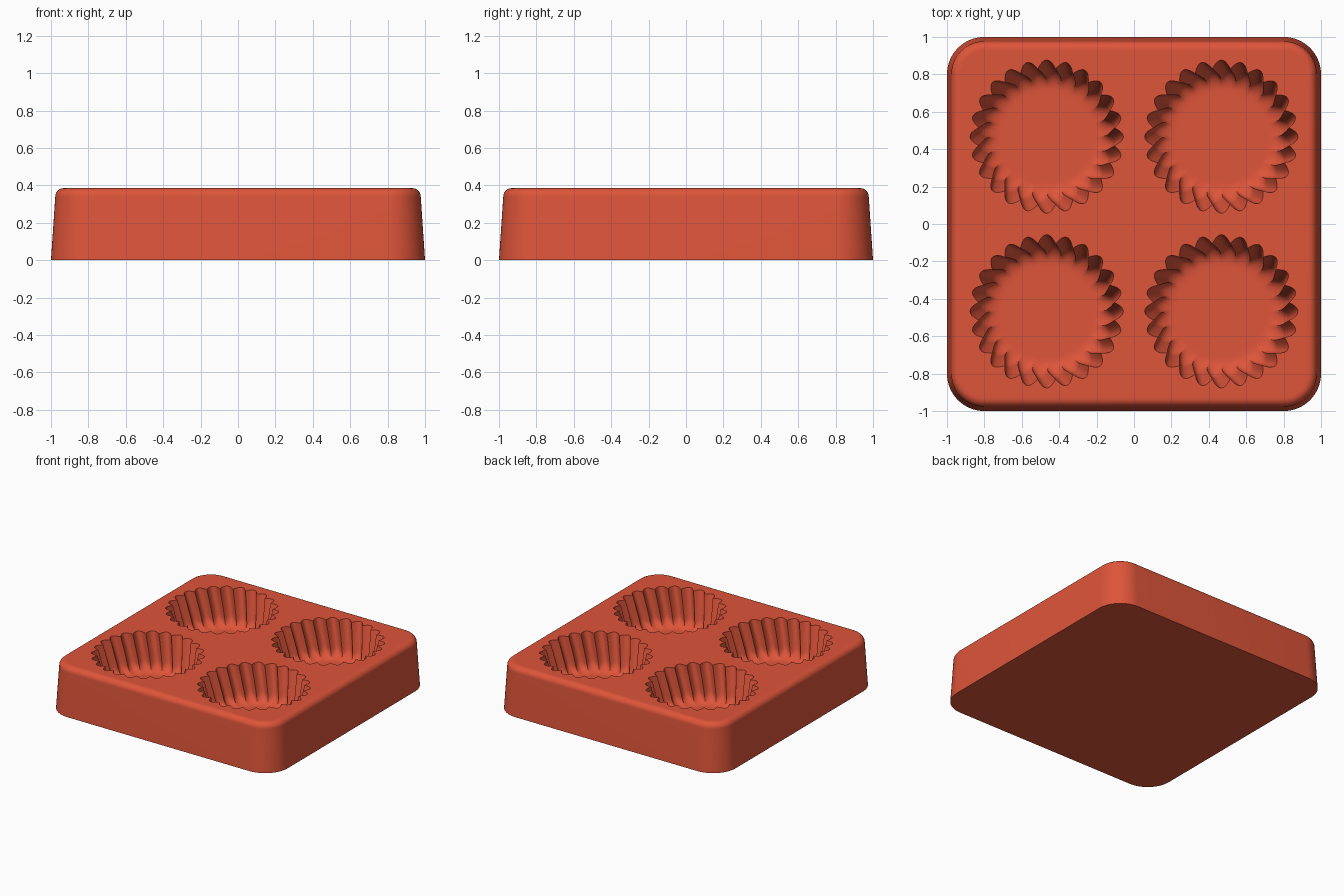
import bpy, bmesh, math

if "Cube" in bpy.data.objects:
    bpy.data.objects.remove(bpy.data.objects["Cube"], do_unlink=True)

HEIGHT, FLOOR = 0.385, 0.10
FLUTES, STEPS = 24, 10
TWIST = -0.13


def rounded_square(bm, half, corner, z, segs=14):
    """One ring of a square outline with rounded corners."""
    ring = []
    for q in range(4):
        a0 = q * math.pi / 2
        sx, sy = [(1, 1), (-1, 1), (-1, -1), (1, -1)][q]
        c = half - corner
        for i in range(segs + 1):
            a = a0 + math.pi / 2 * i / segs
            ring.append(bm.verts.new((sx * c + corner * math.cos(a),
                                      sy * c + corner * math.sin(a), z)))
    return ring


def fluted_ring(bm, cx, cy, radius, flute, z, turn):
    """One ring of a scalloped circle with creases pointing inward."""
    n = FLUTES * STEPS
    ring = []
    for i in range(n):
        a = 2 * math.pi * i / n
        r = radius + flute * abs(math.cos(FLUTES / 2 * a))
        ring.append(bm.verts.new((cx + r * math.cos(a + turn),
                                  cy + r * math.sin(a + turn), z)))
    return ring


def skin(bm, rings):
    for low, high in zip(rings, rings[1:]):
        for i in range(len(low)):
            j = (i + 1) % len(low)
            bm.faces.new((low[i], low[j], high[j], high[i]))


def loop_edges(bm, ring):
    return [bm.edges.get((ring[i - 1], ring[i])) for i in range(len(ring))]


bm = bmesh.new()

# Outer wall: slight draft, then a rounded upper edge
edge = 0.045
side = [(1.0, 0.0), (0.977, HEIGHT - edge)]
for k in range(1, 9):
    a = math.pi / 2 * k / 8
    side.append((0.977 - edge * (1 - math.cos(a)), HEIGHT - edge + edge * math.sin(a)))
side.append((0.92, HEIGHT))
outer = [rounded_square(bm, h, 0.2 - (1 - h), z) for h, z in side]
skin(bm, outer)
bm.faces.new(list(reversed(outer[0])))
rim_edges = loop_edges(bm, outer[-1])

# Four fluted, twisted cavities with rounded lower edge and flat floor
fillet, wall_top, wall_low = 0.07, 0.365, 0.325
for cx in (-0.467, 0.467):
    for cy in (-0.467, 0.467):
        profile = []
        for k in range(9):
            t = k / 8
            z = HEIGHT + (FLOOR + fillet - HEIGHT) * t
            profile.append((wall_top + (wall_low - wall_top) * t, 0.045 - 0.012 * t, z))
        for k in range(1, 8):
            a = math.pi / 2 * k / 7
            profile.append((wall_low - fillet * (1 - math.cos(a)),
                            0.033 * (1 - k / 7), FLOOR + fillet * (1 - math.sin(a))))
        profile.append((0.23, 0.0, FLOOR))
        rings = [fluted_ring(bm, cx, cy, r, f, z,
                             TWIST * (HEIGHT - z) / (HEIGHT - FLOOR))
                 for r, f, z in profile]
        skin(bm, rings)
        bm.faces.new(rings[-1])
        rim_edges += loop_edges(bm, rings[0])

# Flat top around the cavities
bmesh.ops.triangle_fill(bm, edges=rim_edges, use_beauty=True, normal=(0, 0, 1))
bmesh.ops.recalc_face_normals(bm, faces=bm.faces[:])

mesh = bpy.data.meshes.new("baking_mould")
bm.to_mesh(mesh)
bm.free()
mould = bpy.data.objects.new("baking_mould", mesh)
bpy.context.collection.objects.link(mould)

# Terracotta red rubber
colour = (0.73, 0.09, 0.042, 1)
mat = bpy.data.materials.new("terracotta_red")
mat.use_nodes = True
mat.diffuse_color = colour
mat.node_tree.nodes["Principled BSDF"].inputs["Base Color"].default_value = colour
mesh.materials.append(mat)

bpy.ops.object.select_all(action="DESELECT")
mould.select_set(True)
bpy.context.view_layer.objects.active = mould
bpy.ops.object.shade_smooth_by_angle(angle=math.radians(35))
